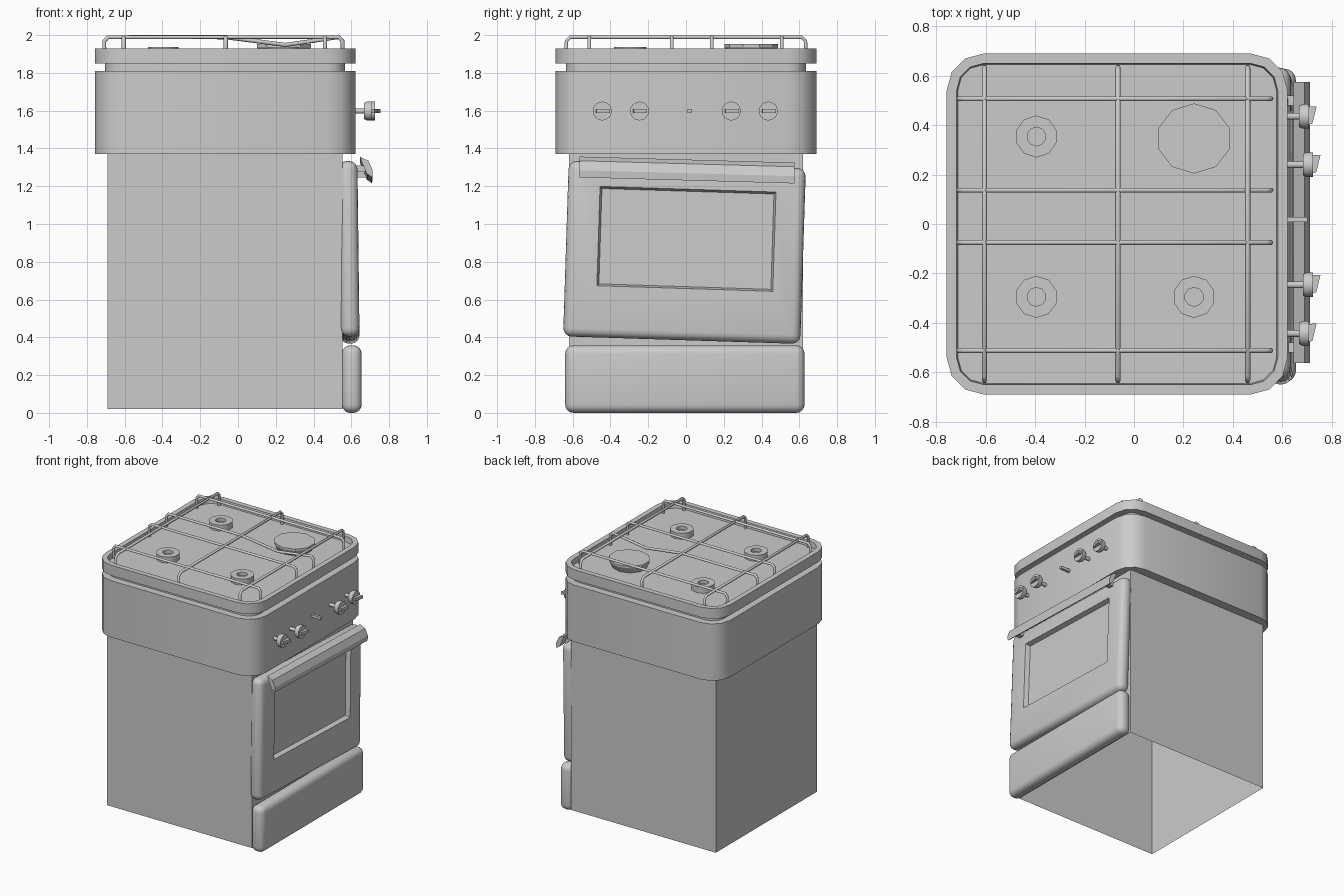
import bpy, bmesh
from math import sin, cos, pi

cube = bpy.data.objects.get("Cube")
if cube:
    bpy.data.objects.remove(cube, do_unlink=True)

grey = bpy.data.materials.new("light_grey")
grey.use_nodes = True
grey.diffuse_color = (0.6, 0.6, 0.6, 1)
grey.node_tree.nodes["Principled BSDF"].inputs["Base Color"].default_value = (0.6, 0.6, 0.6, 1)

HOB_X = -0.068          # plan centre of the hob and control band
FLOOR_Z = 1.89          # recessed hob floor


def finish(name, bm, smooth=True):
    bmesh.ops.recalc_face_normals(bm, faces=bm.faces)
    me = bpy.data.meshes.new(name)
    bm.to_mesh(me)
    bm.free()
    ob = bpy.data.objects.new(name, me)
    bpy.context.collection.objects.link(ob)
    me.materials.append(grey)
    if smooth:
        bpy.ops.object.select_all(action='DESELECT')
        ob.select_set(True)
        bpy.context.view_layer.objects.active = ob
        bpy.ops.object.shade_smooth_by_angle(angle=0.7)
    return ob


def stack(name, loops, smooth=True):
    """Skin a series of equal-length loops and cap both ends."""
    bm = bmesh.new()
    rows = [[bm.verts.new(p) for p in loop] for loop in loops]
    n = len(rows[0])
    for a, b in zip(rows, rows[1:]):
        for i in range(n):
            j = (i + 1) % n
            bm.faces.new((a[i], a[j], b[j], b[i]))
    bm.faces.new(rows[0])
    bm.faces.new(rows[-1])
    return finish(name, bm, smooth)


def rounded_square(half, z, radius=0.15, seg=3):
    r = radius - (0.69 - half)
    pts = []
    for q, (sx, sy) in enumerate(((1, 1), (-1, 1), (-1, -1), (1, -1))):
        for k in range(seg + 1):
            a = (q + k / seg) * pi / 2
            pts.append((HOB_X + sx * (half - r) + r * cos(a), sy * (half - r) + r * sin(a), z))
    return pts


def ring(cx, cy, z, rx, ry=None, n=10):
    ry = ry or rx
    return [(cx + rx * cos(pi / 2 + 2 * pi * i / n), cy + ry * sin(pi / 2 + 2 * pi * i / n), z)
            for i in range(n)]


def ring_x(x, cy, cz, r, n=16):
    return [(x, cy + r * cos(2 * pi * i / n), cz + r * sin(2 * pi * i / n)) for i in range(n)]


def box_mesh(lo, hi):
    bm = bmesh.new()
    bmesh.ops.create_cube(bm, size=1)
    for v in bm.verts:
        v.co = [(a + b) / 2 + c * (b - a) for a, b, c in zip(lo, hi, v.co)]
    return bm


def wire(name, pts, r=0.011):
    cu = bpy.data.curves.new(name, 'CURVE')
    cu.dimensions = '3D'
    cu.bevel_depth = r
    cu.bevel_resolution = 1
    cu.use_fill_caps = True
    sp = cu.splines.new('POLY')
    sp.points.add(len(pts) - 1)
    for p, co in zip(sp.points, pts):
        p.co = (*co, 1)
    cu.materials.append(grey)
    bpy.context.collection.objects.link(bpy.data.objects.new(name, cu))


# Oven body, open underneath
bm = box_mesh((-0.69, -0.62, 0.02), (0.553, 0.62, 1.375))
bmesh.ops.delete(bm, geom=[f for f in bm.faces if f.normal.z < -0.5 or f.calc_center_median().z < 0.03],
                 context='FACES_ONLY')
finish("oven_body", bm, False)

# Control band, neck and recessed hob
stack("control_band", [rounded_square(0.69, 1.37), rounded_square(0.69, 1.81)])
stack("hob_neck", [rounded_square(0.635, 1.80), rounded_square(0.635, 1.86)])
stack("hob_top", [rounded_square(h, z) for h, z in
                  ((0.69, 1.85), (0.69, 1.93), (0.65, 1.93), (0.645, FLOOR_Z))])

# Three small ring burners and one large plate
for i, (x, y) in enumerate(((-0.395, 0.354), (-0.395, -0.295), (0.243, -0.295))):
    stack(f"burner_{i + 1}", [ring(x, y, z, r) for r, z in
          ((0.085, FLOOR_Z - 0.005), (0.085, 1.936), (0.038, 1.936), (0.038, 1.91))])
stack("large_burner", [ring(0.243, 0.346, z, 1.06 * r, r) for r, z in
      ((0.115, FLOOR_Z - 0.005), (0.142, 1.937), (0.142, 1.952))], False)

# Pan support wires, bent down at each end; one sags over the large burner
TOP = 1.989


def arch(lo, hi):
    return [(lo, FLOOR_Z), (lo, 1.968), (lo + 0.02, TOP), (hi - 0.02, TOP), (hi, 1.968), (hi, FLOOR_Z)]


for i, y in enumerate((0.507, 0.137, -0.075, -0.512)):
    path = arch(-0.708, 0.553)
    if i == 1:
        path[3:3] = [(-0.065, TOP), (0.25, 1.948)]
    wire(f"long_wire_{i + 1}", [(x, y, z) for x, z in path])
for i, x in enumerate((-0.605, -0.065, 0.46)):
    wire(f"cross_wire_{i + 1}", [(x, y, z) for y, z in arch(-0.633, 0.633)])

# Knobs with stem, dial and grip
KZ = 1.598
for i, (y, out) in enumerate(((-0.443, 0), (-0.246, 0.016), (0.24, 0.016), (0.436, 0))):
    stack(f"knob_{i + 1}", [ring_x(x, y, KZ, r) for x, r in
          ((0.6, 0.014), (0.668 + out, 0.014), (0.668 + out, 0.043),
           (0.682 + out, 0.05), (0.708 + out, 0.05))])
    grip = [(0.69, -0.038), (0.722, -0.03), (0.739, 0.04), (0.69, 0.038)]
    stack(f"knob_grip_{i + 1}", [[(x + out, y + dy, KZ + dz) for x, dy in grip]
                                 for dz in (-0.011, 0.011)], False)
finish("igniter_button", box_mesh((0.6, 0.008, 1.587), (0.703, 0.028, 1.608)), False)


# Cushioned front panels
def cushion(lo, hi, bevel=0.045):
    bm = box_mesh(lo, hi)
    bmesh.ops.bevel(bm, geom=bm.edges[:], offset=bevel, segments=4, profile=0.5, affect='EDGES')
    return bm


finish("drawer_front", cushion((0.55, -0.64, 0), (0.655, 0.628, 0.358)))

# Door, slightly crooked, with a recessed window
bm = cushion((-0.05, -0.628, -0.465), (0.05, 0.628, 0.465))
bm.normal_update()
front = max(bm.faces, key=lambda f: f.calc_center_median().x + f.calc_area())
if front.normal.x < 0.9:
    front = max((f for f in bm.faces if f.normal.x > 0.9), key=lambda f: f.calc_area())
bmesh.ops.inset_region(bm, faces=[front], thickness=0.05)
for v in front.verts:
    v.co.y = 0.008 + (0.466 if v.co.y > 0 else -0.466)
    v.co.z = 0.071 + (0.263 if v.co.z > 0 else -0.263)
bm.normal_update()
bmesh.ops.inset_region(bm, faces=[front], thickness=0.015, depth=-0.035)
door = finish("oven_door", bm)
door.location = (0.588, -0.008, 0.85)
door.rotation_euler = (-0.032, -0.012, 0)

# Handle bar following the tilt of the door, with two brackets
profile = [(0.645, 0.055), (0.69, 0.033), (0.713, -0.017), (0.71, -0.055), (0.682, -0.035), (0.662, 0.01)]
stack("door_handle", [[(x, y, 1.286 - 0.028 * y + z) for x, z in profile]
                      for y in (-0.563, 0.574)], False)
for side, y in (("right", -0.5), ("left", 0.5)):
    zc = 1.286 - 0.028 * y
    finish(f"handle_bracket_{side}", box_mesh((0.58, y - 0.02, zc - 0.025), (0.69, y + 0.02, zc + 0.01)), False)
